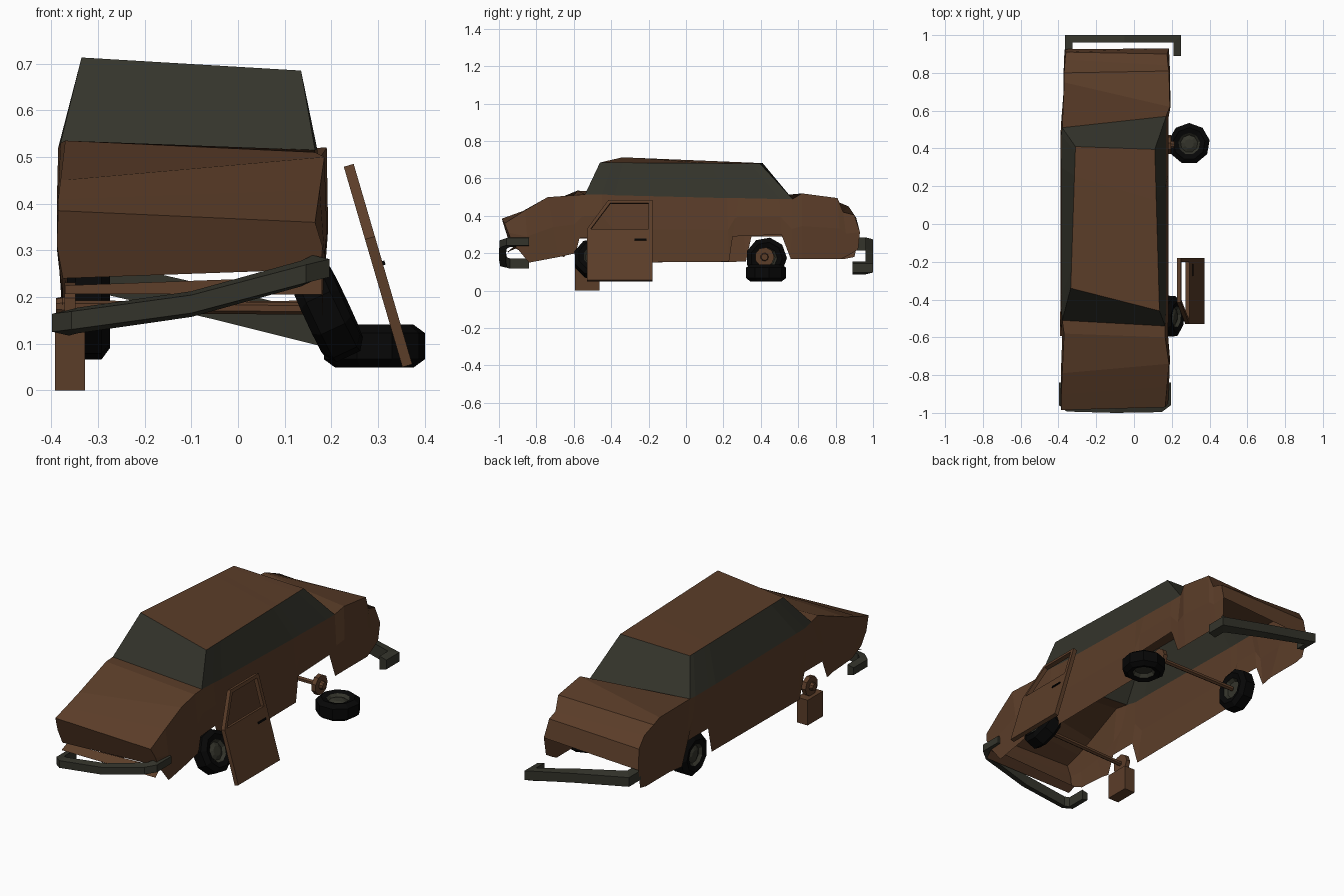
import bpy, bmesh, math
from mathutils import Vector, Matrix

if "Cube" in bpy.data.objects:
    bpy.data.objects.remove(bpy.data.objects["Cube"])

def material(name, col):
    m = bpy.data.materials.new(name)
    m.diffuse_color = (*col, 1)
    m.use_nodes = True
    m.node_tree.nodes["Principled BSDF"].inputs["Base Color"].default_value = m.diffuse_color
    return m

RUST = material("rust_brown", (0.105, 0.047, 0.022))
GREY = material("dull_grey_green", (0.034, 0.034, 0.024))
BLACK = material("tyre_black", (0.002, 0.002, 0.002))

def finish(bm, name, mats, mat=None):
    bmesh.ops.remove_doubles(bm, verts=bm.verts, dist=1e-5)
    bmesh.ops.recalc_face_normals(bm, faces=bm.faces)
    if mat:
        bm.transform(mat)
    me = bpy.data.meshes.new(name)
    bm.to_mesh(me)
    bm.free()
    for m in mats:
        me.materials.append(m)
    ob = bpy.data.objects.new(name, me)
    bpy.context.collection.objects.link(ob)
    return ob

# Body stations: belt y, x, z, then bottom-edge y, z (each side dented differently)
LEFT = [(-.985, -.385, .385, -.94, .24), (-.90, -.385, .41, -.86, .20),
        (-.79, -.38, .45, -.70, .19), (-.58, -.37, .535, -.65, .18),
        (-.51, -.38, .53, -.61, .28), (-.45, -.385, .52, -.46, .28),
        (-.38, -.385, .52, -.42, .15), (.30, -.385, .51, .32, .155),
        (.36, -.385, .51, .35, .29), (.47, -.385, .51, .52, .29),
        (.51, -.38, .51, .57, .17), (.75, -.37, .50, .65, .17),
        (.80, -.37, .48, .80, .17), (.87, -.365, .45, .85, .17),
        (.91, -.36, .39, .90, .18)]
RIGHT = [(-.97, .165, .36, -.93, .26), (-.86, .175, .43, -.84, .15),
         (-.74, .185, .50, -.68, .18), (-.60, .165, .51, -.59, .20),
         (-.54, .165, .515, -.57, .28), (-.45, .17, .515, -.45, .29),
         (-.38, .17, .51, -.40, .15), (.22, .17, .495, .23, .155),
         (.28, .17, .495, .25, .29), (.50, .17, .49, .51, .30),
         (.57, .17, .49, .56, .17), (.62, .19, .52, .62, .17),
         (.81, .185, .495, .83, .17), (.84, .18, .42, .87, .19),
         (.90, .175, .405, .92, .22)]
# Roof corners: front, rear
ROOF_L = Vector((-.335, -.34, .713)), Vector((-.31, .41, .682))
ROOF_R = Vector((.135, -.46, .685)), Vector((.11, .395, .68))
WS, RW = 4, 10          # windscreen and rear window stations

bm = bmesh.new()
def side(stations, roof, sgn):
    belt, mid, bot, top = [], [], [], []
    for i, (y, x, z, yb, zb) in enumerate(stations):
        xb = (-.375 if yb < .6 else -.36) if sgn < 0 else .18
        b, lo = Vector((x, y, z)), Vector((xb, yb, zb))
        m = b.lerp(lo, .5) + Vector((sgn * .008, 0, 0))
        if i == len(stations) - 1:
            m.y += .02
        belt.append(bm.verts.new(b))
        mid.append(bm.verts.new(m))
        bot.append(bm.verts.new(lo))
        if WS <= i <= RW:
            y0, y1 = stations[WS][0], stations[RW][0]
            top.append(bm.verts.new(roof[0].lerp(roof[1], (y - y0) / (y1 - y0))))
    for a, b in ((belt, mid), (mid, bot)):
        for i in range(len(a) - 1):
            bm.faces.new((a[i], a[i + 1], b[i + 1], b[i]))
    for i in range(len(top) - 1):
        bm.faces.new((top[i], top[i + 1], belt[WS + i + 1], belt[WS + i])).material_index = 1
    return belt, mid, bot, top

lb, lm, lo, lt = side(LEFT, ROOF_L, -1)
rb, rm, ro, rt = side(RIGHT, ROOF_R, 1)
def bridge(a, b, idx):
    for i in idx:
        bm.faces.new((a[i], a[i + 1], b[i + 1], b[i]))
bridge(lb, rb, range(WS))                      # bonnet
bridge(lb, rb, range(RW, len(LEFT) - 1))       # boot lid
bridge(lt, rt, range(len(lt) - 1))             # roof
for r, i in ((0, WS), (-1, RW)):               # windscreen, rear window
    bm.faces.new((lt[r], rt[r], rb[i], lb[i])).material_index = 1
for e in (0, -1):                              # nose and tail panels
    bm.faces.new((lb[e], rb[e], rm[e], lm[e]))
bm.faces.new((lm[0], rm[0], ro[0], lo[0]))
finish(bm, "car_body", [RUST, GREY])

# Loose valance strip under the nose
bm = bmesh.new()
bm.faces.new([bm.verts.new(p) for p in ((-.37, -.955, .207), (.18, -.95, .205),
                                        (.18, -.91, .245), (-.37, -.91, .225))])
bmesh.ops.solidify(bm, geom=bm.faces[:], thickness=.006)
finish(bm, "front_valance", [RUST])

def prism(bm, pts, t):
    """Panel from (y, z) points, t thick along x."""
    a = [bm.verts.new((0, y, z)) for y, z in pts]
    b = [bm.verts.new((t, y, z)) for y, z in pts]
    bm.faces.new(a)
    bm.faces.new(b[::-1])
    n = len(pts)
    for i in range(n):
        bm.faces.new((a[i], a[(i + 1) % n], b[(i + 1) % n], b[i]))

# Detached door leaning against the side, with an open window frame
lean = Matrix.Translation((.352, 0, .05)) @ Matrix.Rotation(math.radians(-16.3), 4, 'Y')
bm = bmesh.new()
prism(bm, [(-.53, 0), (-.18, 0), (-.18, .285), (-.53, .285)], .022)
prism(bm, [(-.53, .285), (-.51, .285), (-.405, .43), (-.415, .447)], .022)
prism(bm, [(-.415, .447), (-.405, .43), (-.20, .43), (-.18, .447)], .022)
prism(bm, [(-.18, .447), (-.20, .43), (-.20, .285), (-.18, .285)], .022)
finish(bm, "loose_door", [RUST], lean)
bm = bmesh.new()
prism(bm, [(-.275, .221), (-.212, .221), (-.212, .230), (-.275, .230)], .027)
finish(bm, "door_handle", [BLACK], lean)

# Bumpers: rectangular bar swept along a bent path
def bumper(name, path, h, t):
    bm = bmesh.new()
    P = [Vector(p) for p in path]
    rings = []
    for i, p in enumerate(P):
        d0 = (P[i] - P[i - 1]) if i else P[1] - P[0]
        d1 = (P[i + 1] - P[i]) if i < len(P) - 1 else d0
        n0, n1 = [Vector((d.y, -d.x, 0)).normalized() for d in (d0, d1)]
        n = (n0 + n1).normalized()
        n *= t / 2 / n.dot(n0)
        up = Vector((0, 0, h / 2))
        rings.append([bm.verts.new(v) for v in
                      (p + n + up * .7, p + n - up * .7, p - n - up, p - n + up)])
    for a, b in zip(rings, rings[1:]):
        for k in range(4):
            bm.faces.new((a[k], a[(k + 1) % 4], b[(k + 1) % 4], b[k]))
    bm.faces.new(rings[0])
    bm.faces.new(rings[-1])
    finish(bm, name, [GREY])

bumper("front_bumper", [(-.38, -.84, .145), (-.38, -.95, .145), (-.35, -.975, .15),
                        (-.10, -.982, .185), (.14, -.978, .25), (.178, -.95, .262),
                        (.178, -.84, .262)], .055, .036)
bumper("rear_bumper", [(.23, .89, .122), (.23, .98, .122), (-.05, .98, .187),
                       (-.345, .98, .25), (-.345, .90, .25)], .07, .04)

# Wheels: low-sided revolved profile, axis along local z
SEG = 9
def lathe(name, prof, mats, mat, rule=lambda i: 0):
    bm = bmesh.new()
    rings = [[bm.verts.new((r * math.cos(a), r * math.sin(a), z))
              for a in [2 * math.pi * (k + .25) / SEG for k in range(SEG)]] for r, z in prof]
    for i in range(len(rings) - 1):
        for k in range(SEG):
            a, b, j = rings[i], rings[i + 1], (k + 1) % SEG
            bm.faces.new((a[k], a[j], b[j], b[k])).material_index = rule(i)
    for e, i in ((0, 0), (-1, len(prof) - 2)):
        bm.faces.new(rings[e]).material_index = rule(i)
    finish(bm, name, mats, mat)

TYRE = [(.025, .034), (.046, .024), (.058, .038), (.085, .046), (.11, .028),
        (.11, -.028), (.085, -.046), (.058, -.038), (.046, -.02), (.025, -.02)]
def wheel(name, loc, out):
    q = Vector((0, 0, 1)).rotation_difference(Vector(out)).to_matrix().to_4x4()
    lathe(name, TYRE, [BLACK, GREY], Matrix.Translation(loc) @ q,
          lambda i: 1 if i in (0, 1, 7, 8) else 0)

wheel("loose_wheel", (.292, .425, .095), (0, 0, 1))
wheel("rear_left_wheel", (-.32, .43, .175), (-1, 0, 0))
wheel("front_right_wheel", (.19, -.49, .17), (.9, -.04, .42))

# Bare brake hubs where wheels are missing
HUB = [(.018, .03), (.022, .012), (.052, .012), (.052, -.012)]
for name, loc, s in (("rear_right_hub", (.185, .42, .18), 1),
                     ("front_left_hub", (-.36, -.525, .18), -1)):
    lathe(name, HUB, [RUST], Matrix.Translation(loc) @ Matrix.Rotation(s * math.pi / 2, 4, 'Y'))

# Axles
for name, a, b in (("front_axle", (-.35, -.525, .18), (.17, -.50, .175)),
                   ("rear_axle", (-.29, .43, .175), (.19, .42, .18))):
    a, b = Vector(a), Vector(b)
    bm = bmesh.new()
    bmesh.ops.create_cone(bm, cap_ends=True, segments=6, radius1=.013, radius2=.013,
                          depth=(b - a).length)
    q = (b - a).to_track_quat('Z', 'Y').to_matrix().to_4x4()
    finish(bm, name, [RUST], Matrix.Translation((a + b) / 2) @ q)

# Block propping up the bare front hub
bm = bmesh.new()
bmesh.ops.create_cube(bm, size=1)
finish(bm, "support_block", [RUST], Matrix.Translation((-.36, -.528, .067))
       @ Matrix.Diagonal((.064, .13, .134, 1)))
